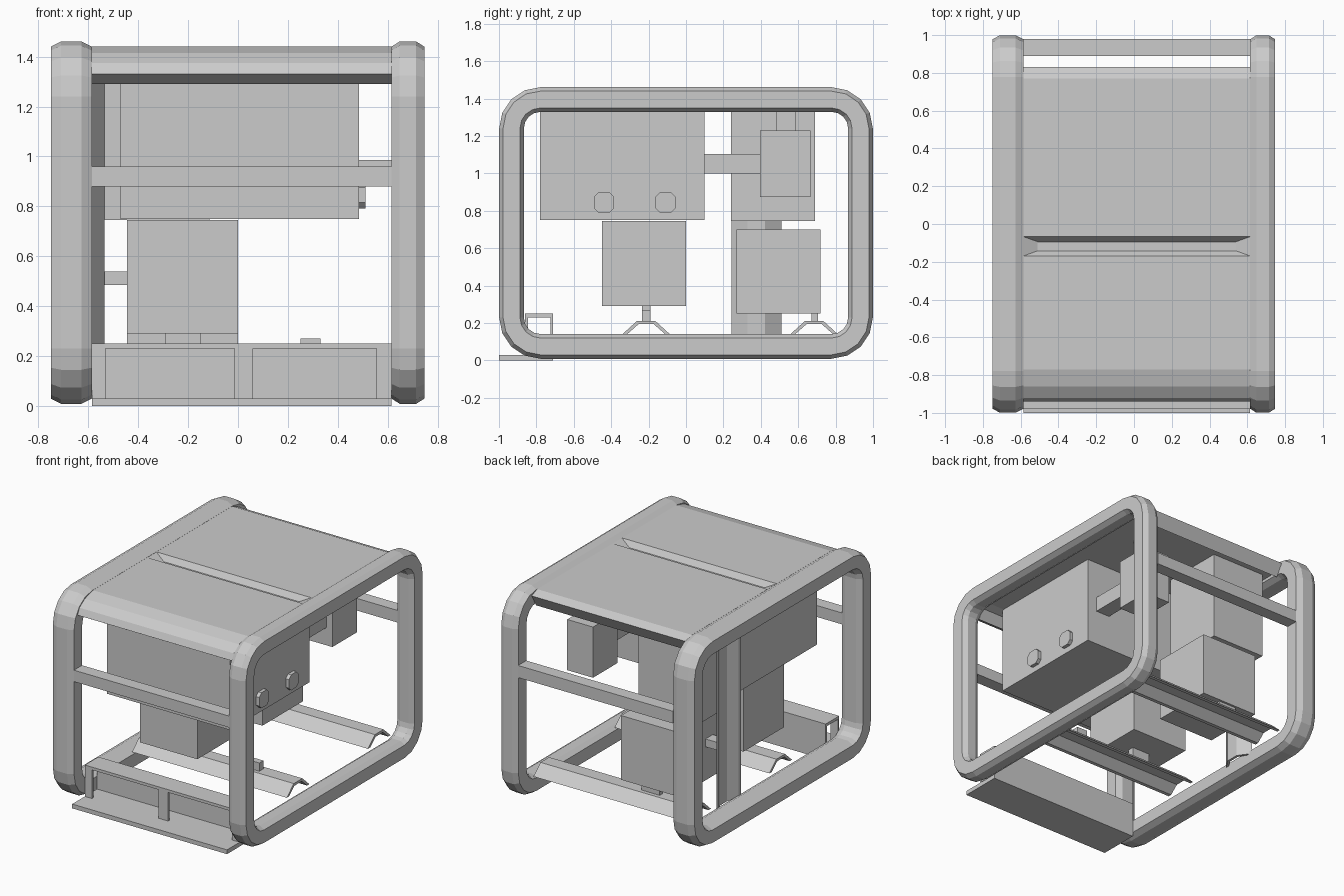
import bpy, bmesh, math
from mathutils import Vector

if "Cube" in bpy.data.objects:
    bpy.data.objects.remove(bpy.data.objects["Cube"])

X0, X1 = -0.585, 0.615  # inner faces of the two side frames


def finish(name, bm):
    bmesh.ops.recalc_face_normals(bm, faces=bm.faces)
    me = bpy.data.meshes.new(name)
    bm.to_mesh(me)
    bm.free()
    ob = bpy.data.objects.new(name, me)
    bpy.context.collection.objects.link(ob)
    return ob


def box(name, x, y, z):
    bm = bmesh.new()
    bmesh.ops.create_cube(bm, size=1)
    for v in bm.verts:
        v.co = [(a + b) / 2 + c * (b - a) for (a, b), c in zip((x, y, z), v.co)]
    return finish(name, bm)


def prism(name, pts, step):
    """Extrude a closed 3D outline along a vector."""
    bm = bmesh.new()
    face = bm.faces.new([bm.verts.new(p) for p in pts])
    res = bmesh.ops.extrude_face_region(bm, geom=[face])
    moved = [g for g in res["geom"] if isinstance(g, bmesh.types.BMVert)]
    bmesh.ops.translate(bm, verts=moved, vec=step)
    return finish(name, bm)


def side_frame(name, x, half):
    """Octagonal tube swept around a rounded rectangle."""
    r, cy, cz, segs = 0.155, 0.933, 0.66, 4
    t = 0.066
    section = [(half, .045), (half * .5, t), (-half * .5, t), (-half, .045),
               (-half, -.045), (-half * .5, -t), (half * .5, -t), (half, -.045)]
    bm = bmesh.new()
    rings = []
    for k, (sy, sz) in enumerate([(1, 1), (-1, 1), (-1, -1), (1, -1)]):
        for i in range(segs + 1):
            a = math.pi / 2 * (k + i / segs)
            d = Vector((0, math.cos(a), math.sin(a)))
            c = Vector((x, sy * (cy - r), 0.735 + sz * (cz - r)))
            rings.append([bm.verts.new(c + d * (r + v) + Vector((u, 0, 0)))
                          for u, v in section])
    for a, b in zip(rings, rings[1:] + rings[:1]):
        for i in range(8):
            j = (i + 1) % 8
            bm.faces.new((a[i], a[j], b[j], b[i]))
    return finish(name, bm)


# Side frames and cross rails
side_frame("left_frame", -0.668, 0.082)
side_frame("right_frame", 0.681, 0.066)
box("front_rail", (X0, X1), (-.98, -.89), (.88, .96))
box("back_rail", (X0, X1), (.89, .98), (.90, .985))

# Roof with rounded front, undercut ends and a recessed groove
outline = [(-.87, 1.29), (-.94, 1.33), (-.92, 1.375), (-.86, 1.415), (-.77, 1.44),
           (.77, 1.44), (.83, 1.415), (.78, 1.33), (.74, 1.37), (-.77, 1.37),
           (-.83, 1.355)]
roof = prism("roof", [(X0, y, z) for y, z in outline], (X1 - X0, 0, 0))
bm = bmesh.new()
rings = []
for x0, x1, y0, y1, z in [(X0 - .03, X1 + .03, -.18, -.056, 1.455),
                          (-.51, .54, -.142, -.094, 1.402)]:
    rings.append([bm.verts.new(p) for p in
                  [(x0, y0, z), (x1, y0, z), (x1, y1, z), (x0, y1, z)]])
bm.faces.new(rings[0])
bm.faces.new(rings[1])
for i in range(4):
    j = (i + 1) % 4
    bm.faces.new((rings[0][i], rings[0][j], rings[1][j], rings[1][i]))
cutter = finish("groove_cutter", bm)
cutter.hide_render = True
cutter.hide_set(True)
cut = roof.modifiers.new("groove", "BOOLEAN")
cut.operation, cut.object, cut.solver = "DIFFERENCE", cutter, "EXACT"


# Pressed hat channels: two on the floor, one upright on the left
def hat(w_out, w_in, h, t):
    return [(-w_out, 0), (-w_in, h), (w_in, h), (w_out, 0),
            (w_out - t * 1.4, 0), (w_in - t * .4, h - t),
            (-w_in + t * .4, h - t), (-w_out + t * 1.4, 0)]


for name, y in (("front_floor_channel", -.213), ("back_floor_channel", .685)):
    prism(name, [(X0, y + a, .142 + b) for a, b in hat(.125, .048, .07, .018)],
          (X1 - X0, 0, 0))
prism("left_post", [(X0 - .01 + b, .376 + a, .10) for a, b in hat(.134, .046, .06, .018)],
      (0, 0, 1.27))

# Front foot plate and open-fronted step
box("foot_plate", (X0, X1), (-1, -.71), (0, .03))
box("step_top", (X0, X1), (-.86, -.71), (.23, .25))
box("step_back", (X0, X1), (-.725, -.71), (.03, .23))
for name, x in (("left", (X0, -.53)), ("middle", (-.015, .06)), ("right", (.555, X1))):
    box("step_post_" + name, x, (-.86, -.845), (.03, .23))

# Fuel tank with two knobs
box("fuel_tank", (-.47, .485), (-.78, .10), (.75, 1.38))
for i, y in enumerate((-.438, -.11)):
    s, c = .054, .03
    octagon = [(s, c), (c, s), (-c, s), (-s, c), (-s, -c), (-c, -s), (c, -s), (s, -c)]
    prism(f"knob_{i + 1}", [(.48, y + a, .845 + b) for a, b in octagon], (.03, 0, 0))

# Engine, alternator and control box with their mounts
box("engine", (-.445, .0), (-.45, .0), (.29, .745))
box("engine_foot", (-.29, -.15), (-.235, -.19), (.205, .29))
box("spare_foot", (.25, .33), (-.235, -.19), (.205, .27))
box("alternator", (-.445, .0), (.27, .72), (.25, .70))
box("alternator_foot", (-.29, -.15), (.672, .705), (.205, .25))
box("alternator_mount", (-.54, -.44), (.34, .42), (.485, .54))
box("control_box", (-.535, -.115), (.24, .69), (.745, 1.38))

# Muffler with inlet arm and outlet
box("muffler", (.255, .455), (.395, .665), (.875, 1.23))
box("inlet_arm", (.30, .41), (.09, .40), (1.0, 1.105))
box("outlet", (.30, .41), (.485, .585), (1.22, 1.38))
